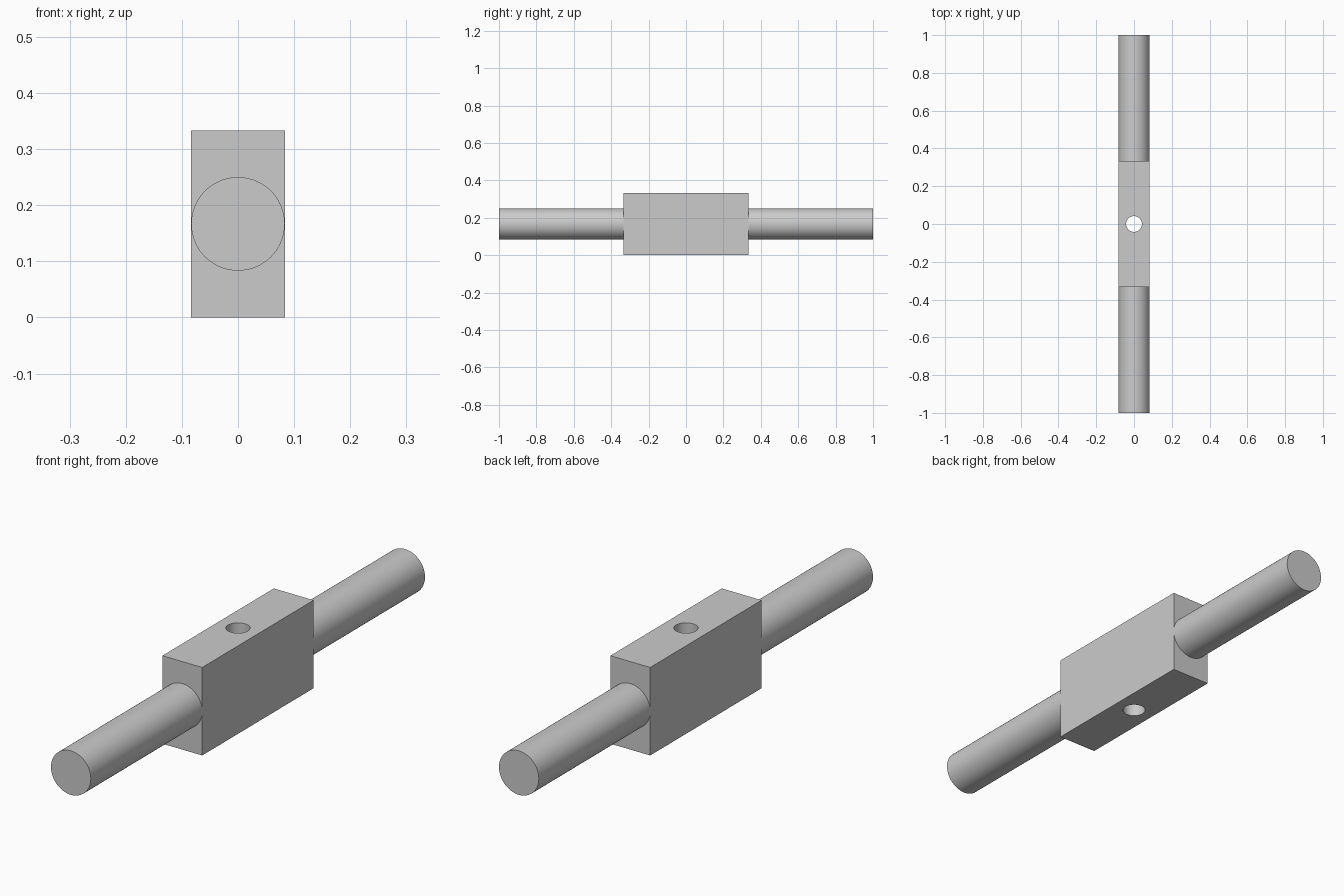
import bpy
from math import radians, pi

cube = bpy.data.objects.get("Cube")
if cube:
    bpy.data.objects.remove(cube, do_unlink=True)

UNIT = 1 / 6            # block thickness, also the rod diameter
MID = UNIT              # height of the rod axis

grey = bpy.data.materials.new("plain grey")
grey.use_nodes = True
colour = (0.6, 0.6, 0.6, 1)
grey.diffuse_color = colour
grey.node_tree.nodes["Principled BSDF"].inputs["Base Color"].default_value = colour


def cylinder(name, radius, depth, location, rotation=(0, 0, 0)):
    bpy.ops.mesh.primitive_cylinder_add(vertices=96, radius=radius, depth=depth,
                                        location=location, rotation=rotation)
    obj = bpy.context.object
    obj.name = name
    obj.data.materials.append(grey)
    bpy.ops.object.shade_smooth_by_angle(angle=radians(30))
    return obj


# Round rods at the front and back
for name, side in (("front_rod", -1), ("back_rod", 1)):
    cylinder(name, UNIT / 2, 4 * UNIT, (0, side * 4 * UNIT, MID), (pi / 2, 0, 0))

# Vertical hole cutter
cutter = cylinder("hole_cutter", UNIT / 4, 4 * UNIT, (0, 0, MID))
cutter.hide_render = True

# Central block, drilled from top to bottom
bpy.ops.mesh.primitive_cube_add(size=1, location=(0, 0, MID))
block = bpy.context.object
block.name = "center_block"
block.scale = (UNIT, 4 * UNIT, 2 * UNIT)
bpy.ops.object.transform_apply(location=False, rotation=False, scale=True)
block.data.materials.append(grey)
drill = block.modifiers.new("drilled_hole", "BOOLEAN")
drill.operation = "DIFFERENCE"
drill.solver = "EXACT"
drill.object = cutter
bpy.ops.object.modifier_apply(modifier=drill.name)
bpy.data.objects.remove(cutter, do_unlink=True)
bpy.ops.object.shade_smooth_by_angle(angle=radians(30))
